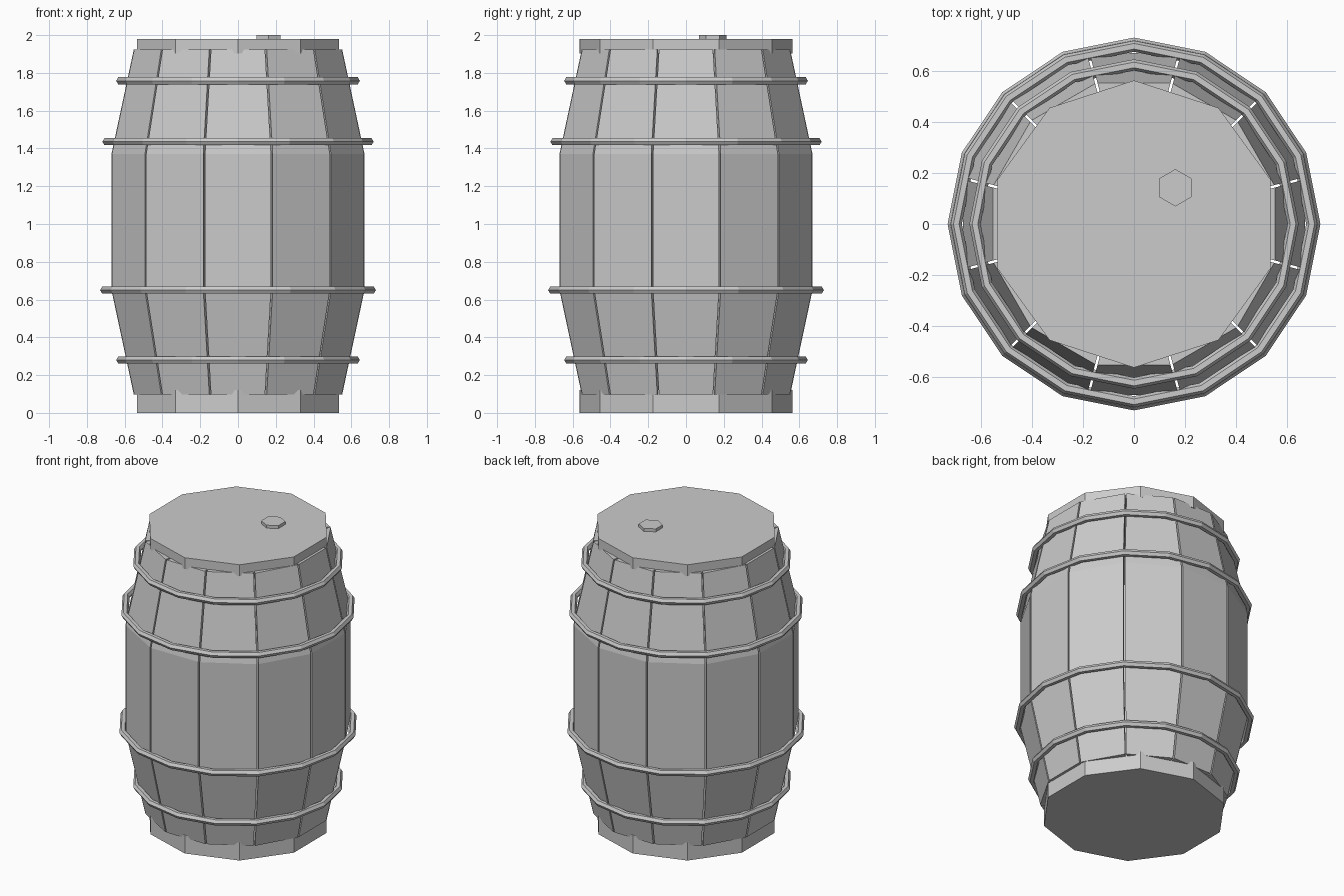
import bpy, bmesh
from math import pi, sin, cos, tan, radians

if "Cube" in bpy.data.objects:
    bpy.data.objects.remove(bpy.data.objects["Cube"])


def make_object(name, bm):
    bmesh.ops.recalc_face_normals(bm, faces=bm.faces)
    mesh = bpy.data.meshes.new(name)
    bm.to_mesh(mesh)
    bm.free()
    obj = bpy.data.objects.new(name, mesh)
    bpy.context.collection.objects.link(obj)
    return obj


def prism(name, sides, radius, z0, z1, x=0.0, y=0.0):
    """Upright prism with one corner pointing along +y."""
    bm = bmesh.new()
    ring = [bm.verts.new((x + radius * cos(pi / 2 + 2 * pi * i / sides),
                          y + radius * sin(pi / 2 + 2 * pi * i / sides), z0))
            for i in range(sides)]
    base = bm.faces.new(ring)
    top = bmesh.ops.extrude_face_region(bm, geom=[base], use_keep_orig=True)["geom"]
    bmesh.ops.translate(bm, vec=(0, 0, z1 - z0),
                        verts=[v for v in top if isinstance(v, bmesh.types.BMVert)])
    return make_object(name, bm)


# Staves: twelve bent planks with thin gaps between them
STAVES = 12
PROFILE = [(0.552, 0.098), (0.67, 0.65), (0.67, 1.37), (0.552, 1.923)]
THICK, GAP = 0.05, 0.01


def stave(index):
    bm = bmesh.new()
    slope = tan(pi / STAVES)
    rings = []
    for r, z in PROFILE:
        ro, ri = r, r - THICK
        wo, wi = ro * slope - GAP / 2, ri * slope - GAP / 2
        rings.append([bm.verts.new(c) for c in
                      ((ro, -wo, z), (ro, wo, z), (ri, wi, z), (ri, -wi, z))])
    for a, b in zip(rings, rings[1:]):
        for k in range(4):
            j = (k + 1) % 4
            bm.faces.new((a[k], a[j], b[j], b[k]))
    bm.faces.new(rings[0])
    bm.faces.new(rings[-1])
    obj = make_object(f"stave_{index + 1}", bm)
    obj.rotation_euler.z = radians(360 / STAVES * index)


for i in range(STAVES):
    stave(i)

# Hoops: sixteen-sided rings with a hexagonal section
for name, radius, z in (("bottom_hoop", 0.645, 0.28), ("lower_hoop", 0.73, 0.65),
                        ("upper_hoop", 0.718, 1.436), ("top_hoop", 0.645, 1.758)):
    minor = 0.022
    bpy.ops.mesh.primitive_torus_add(major_segments=16, minor_segments=6,
                                     major_radius=radius - minor,
                                     minor_radius=minor, location=(0, 0, z))
    bpy.context.object.name = name

# Ten-sided base and lid, and the bung on the lid
prism("base", 10, 0.5625, 0.0, 0.12)
prism("lid", 10, 0.5625, 1.903, 1.98)
prism("bung", 6, 0.073, 1.96, 2.0, 0.162, 0.142)
